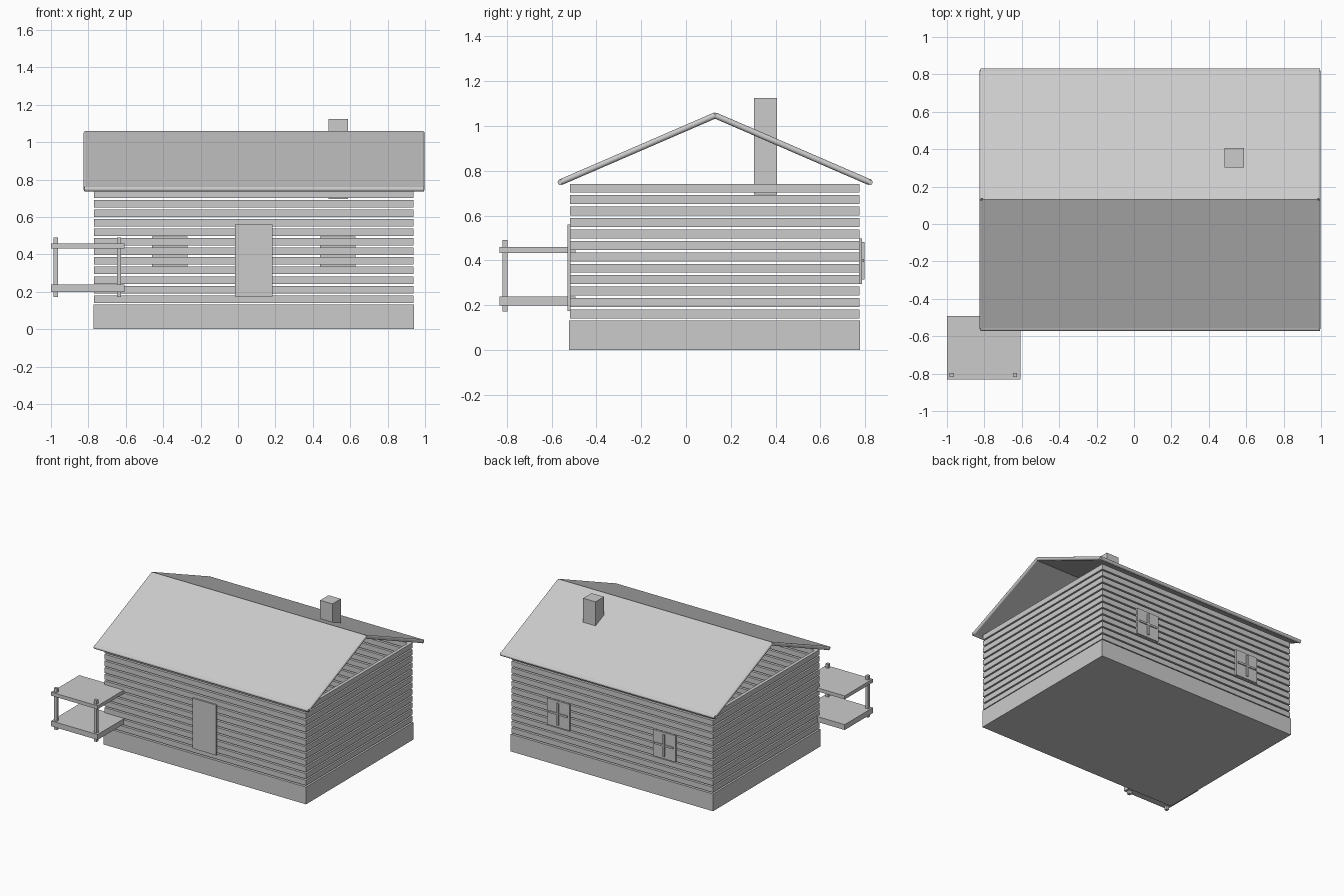
import bpy, math
from mathutils import Vector

if "Cube" in bpy.data.objects:
    bpy.data.objects.remove(bpy.data.objects["Cube"])

grey = bpy.data.materials.new("plain grey")
grey.diffuse_color = (0.6, 0.6, 0.6, 1)
grey.use_nodes = True
grey.node_tree.nodes["Principled BSDF"].inputs["Base Color"].default_value = grey.diffuse_color


def make(name, verts, faces):
    me = bpy.data.meshes.new(name)
    me.from_pydata(verts, [], faces)
    me.materials.append(grey)
    ob = bpy.data.objects.new(name, me)
    bpy.context.collection.objects.link(ob)
    return ob


def prism(name, yz, x0, x1):
    """Extrude a y-z profile along x."""
    n = len(yz)
    verts = [(x, y, z) for x in (x0, x1) for y, z in yz]
    faces = [tuple(range(n))[::-1], tuple(range(n, 2 * n))]
    faces += [(i, (i + 1) % n, n + (i + 1) % n, n + i) for i in range(n)]
    return make(name, verts, faces)


def box(name, x0, x1, y0, y1, z0, z1):
    return prism(name, [(y0, z0), (y1, z0), (y1, z1), (y0, z1)], x0, x1)


def bar(name, a, b, r):
    """Round bar between two points."""
    a, b = Vector(a), Vector(b)
    bpy.ops.mesh.primitive_cylinder_add(vertices=24, radius=r, depth=(b - a).length,
                                        location=(a + b) / 2)
    ob = bpy.context.object
    ob.name = name
    ob.rotation_euler = (b - a).to_track_quat('Z', 'Y').to_euler()
    ob.data.materials.append(grey)
    bpy.ops.object.shade_smooth_by_angle(angle=math.radians(40))


# Foundation
X0, X1, Y0, Y1 = -0.773, 0.941, -0.521, 0.777
box("foundation", X0, X1, Y0, Y1, 0, 0.132)

# Log walls, open gaps between logs
lx0, lx1, ly0, ly1, t = -0.769, 0.937, -0.517, 0.773, 0.025
for i in range(12):
    z = 0.141 + 0.051 * i
    box("front_log", lx0, lx1, ly0, ly0 + t, z, z + 0.04)
    box("back_log", lx0, lx1, ly1 - t, ly1, z, z + 0.04)
    box("left_log", lx0, lx0 + t, ly0, ly1, z, z + 0.04)
    box("right_log", lx1 - t, lx1, ly0, ly1, z, z + 0.04)

# Roof: two panels with round edge trim
yc, run, ze, za, r = 0.13, 0.689, 0.749, 1.047, 0.0135
for s, side in ((-1, "front"), (1, "back")):
    ye = yc + s * run
    h = 0.013
    prof = [(ye, ze - h), (yc, za - h), (yc, za + h), (ye, ze + h)]
    prism(side + "_roof_panel", prof if s < 0 else prof[::-1], -0.813, 0.985)
    bar(side + "_eave_trim", (-0.822, ye, ze), (0.994, ye, ze), r)
    for x in (-0.8125, 0.9845):
        bar(side + "_gable_trim", (x, ye, ze), (x, yc, za), r)

# Chimney
box("chimney", 0.483, 0.587, 0.303, 0.405, 0.695, 1.125)

# Door
box("door", -0.015, 0.185, -0.528, -0.516, 0.175, 0.56)

# Back windows: plate with raised crossbars
for x in (-0.365, 0.533):
    box("window_plate", x - 0.095, x + 0.095, 0.772, 0.786, 0.295, 0.497)
    box("window_upright", x - 0.007, x + 0.007, 0.785, 0.797, 0.315, 0.482)
    box("window_crossbar", x - 0.08, x + 0.08, 0.785, 0.794, 0.392, 0.406)

# Porch at the front left corner
box("porch_floor", -1, -0.607, -0.832, -0.492, 0.198, 0.239)
box("porch_roof", -1, -0.607, -0.832, -0.492, 0.432, 0.459)
for x in (-0.974, -0.636):
    box("porch_post", x - 0.0115, x + 0.0115, -0.818, -0.796, 0.172, 0.49)

# Face normals outward
import bmesh
for ob in bpy.data.objects:
    bm = bmesh.new()
    bm.from_mesh(ob.data)
    bmesh.ops.recalc_face_normals(bm, faces=bm.faces)
    bm.to_mesh(ob.data)
    bm.free()
